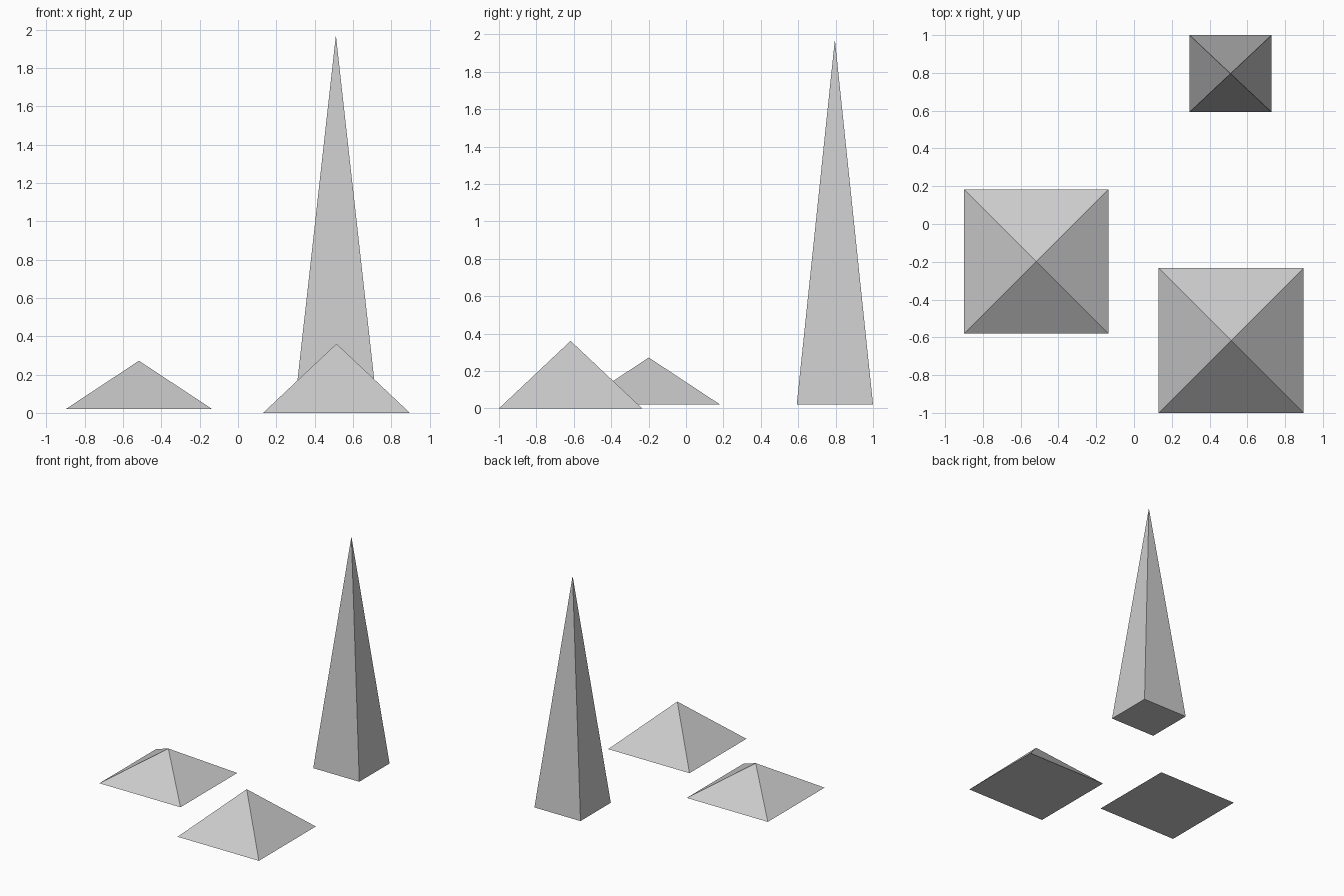
import bpy
import bmesh

if "Cube" in bpy.data.objects:
    bpy.data.objects.remove(bpy.data.objects["Cube"])


def pyramid(name, center, half, z_base, z_top):
    """Closed four-sided pyramid with a rectangular base."""
    cx, cy = center
    hx, hy = half
    bm = bmesh.new()
    base = [bm.verts.new((cx + sx * hx, cy + sy * hy, z_base))
            for sx, sy in ((-1, -1), (1, -1), (1, 1), (-1, 1))]
    apex = bm.verts.new((cx, cy, z_top))
    bm.faces.new(base[::-1])
    for i in range(4):
        bm.faces.new((base[i], base[(i + 1) % 4], apex))
    mesh = bpy.data.meshes.new(name)
    bm.to_mesh(mesh)
    bm.free()
    obj = bpy.data.objects.new(name, mesh)
    bpy.context.collection.objects.link(obj)
    return obj


# Tall narrow spire at the back right
pyramid("tall_spire", (0.511, 0.796), (0.217, 0.204), 0.02, 1.972)
# Low wide pyramid on the left
pyramid("left_low_pyramid", (-0.517, -0.199), (0.382, 0.382), 0.02, 0.272)
# Slightly taller wide pyramid at the front right
pyramid("front_low_pyramid", (0.514, -0.617), (0.383, 0.383), 0.0, 0.361)
